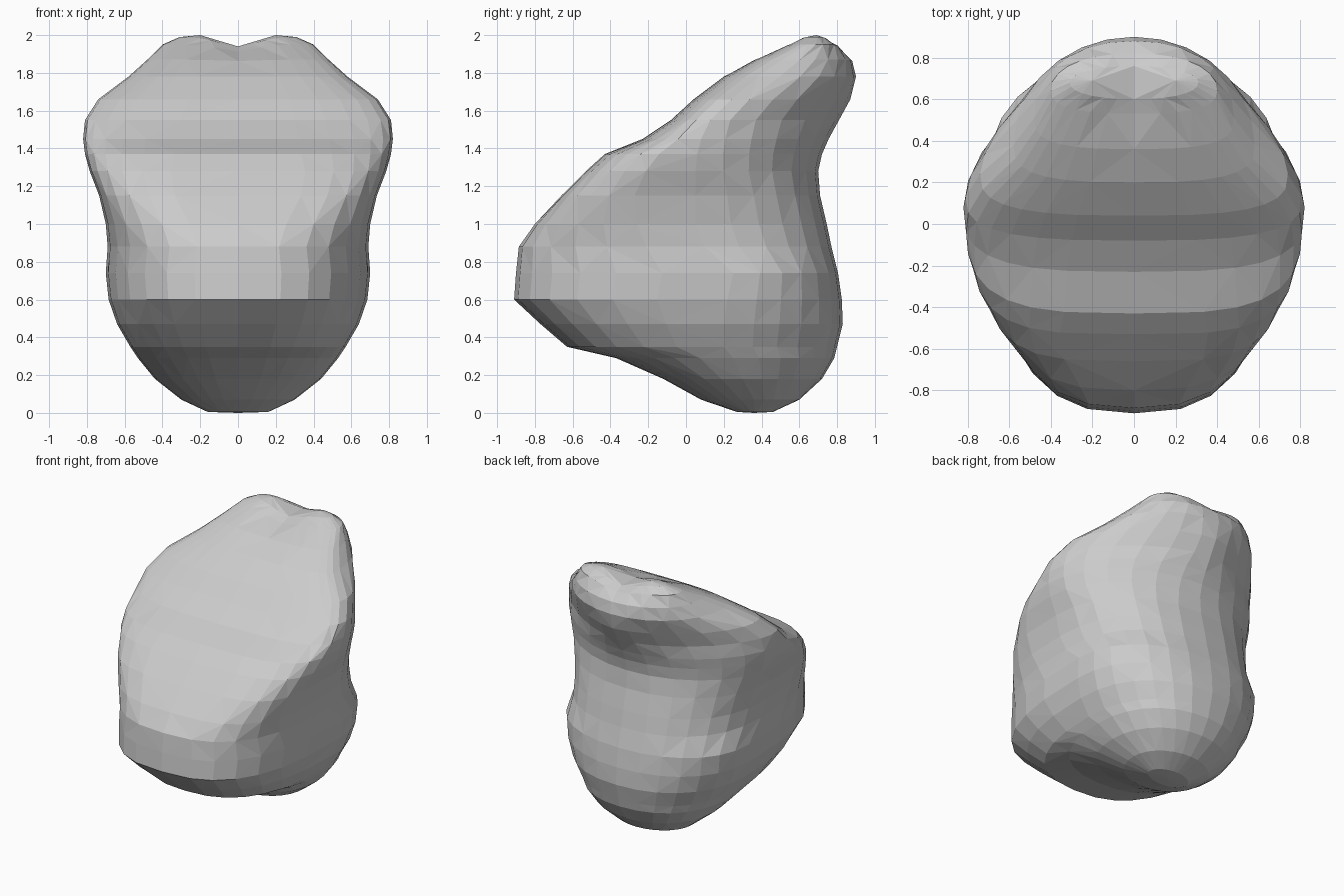
import bpy, bmesh, math

if "Cube" in bpy.data.objects:
    bpy.data.objects.remove(bpy.data.objects["Cube"])

# Horizontal sections: z, front y, back y, half width, y of widest point,
# front squareness, back squareness
SECTIONS = [
    (0.005, .27, .46, .16, .36, 2.0, 2.0),
    (0.07, .08, .60, .30, .36, 2.2, 2.0),
    (0.18, -.12, .72, .44, .30, 2.3, 2.1),
    (0.29, -.37, .785, .53, .25, 2.4, 2.2),
    (0.35, -.63, .80, .57, .20, 2.5, 2.2),
    (0.47, -.77, .83, .64, .20, 2.6, 2.2),
    (0.60, -.91, .825, .685, .22, 2.7, 2.2),
    (0.74, -.90, .805, .70, .25, 2.7, 2.2),
    (0.88, -.885, .77, .69, .10, 2.6, 2.3),
    (1.00, -.80, .745, .70, .05, 3.0, 2.3),
    (1.15, -.66, .71, .735, .05, 3.8, 2.2),
    (1.28, -.53, .70, .785, .05, 3.8, 2.0),
    (1.37, -.43, .72, .81, .06, 3.4, 1.9),
    (1.45, -.23, .755, .82, .08, 3.2, 1.8),
    (1.55, -.08, .81, .81, .13, 3.0, 1.6),
    (1.66, .04, .87, .74, .24, 3.0, 1.6),
    (1.78, .20, .90, .58, .38, 3.0, 2.0),
    (1.87, .36, .88, .48, .51, 3.0, 2.2),
    (1.95, .53, .82, .40, .64, 2.6, 2.2),
    (1.99, .60, .76, .31, .68, 2.2, 2.0),
]
HALF = 14


def half_ring(bm, z, yf, yb, w, yw, nf, nb):
    """Right half of a section, from front centre round to back centre."""
    ring = []
    for k in range(HALF + 1):
        a = math.pi * k / HALF
        s, c = math.sin(a), math.cos(a)
        n, depth = (nf, yf - yw) if c > 0 else (nb, yb - yw)
        x = 0 if k in (0, HALF) else w * s ** (2 / n)
        y = yw + depth * abs(c) ** (2 / n)
        # shallow dip between the two top bumps
        dip = 0.05 * max(0, (z - 1.85) / 0.14) * math.exp(-(x / .14) ** 2)
        ring.append(bm.verts.new((x, y, z - dip)))
    return ring


bm = bmesh.new()
rings = [half_ring(bm, *s) for s in SECTIONS]

# Sides, as alternating triangles
for j, (lo, up) in enumerate(zip(rings, rings[1:])):
    for k in range(HALF):
        a, b, c, d = lo[k], lo[k + 1], up[k + 1], up[k]
        if (j + k) % 2:
            tris = ((a, b, c), (a, c, d))
        else:
            tris = ((a, b, d), (b, c, d))
        for t in tris:
            bm.faces.new(t)

# Bottom cap, and top cap with a raised bump on each side
base = bm.verts.new((0, .36, 0))
for k in range(HALF):
    bm.faces.new((base, rings[0][k + 1], rings[0][k]))
top = rings[-1]
bump = bm.verts.new((.2, .69, 2.0))
for k in range(HALF):
    bm.faces.new((bump, top[k], top[k + 1]))
bm.faces.new((bump, top[HALF], top[0]))

mesh = bpy.data.meshes.new("sculpted_body")
bm.to_mesh(mesh)
bm.free()
body = bpy.data.objects.new("sculpted_body", mesh)
bpy.context.collection.objects.link(body)

# Mirror to the left side
mirror = body.modifiers.new("mirror", 'MIRROR')
mirror.use_axis[0] = True
mirror.use_clip = True
mirror.merge_threshold = 0.0005
